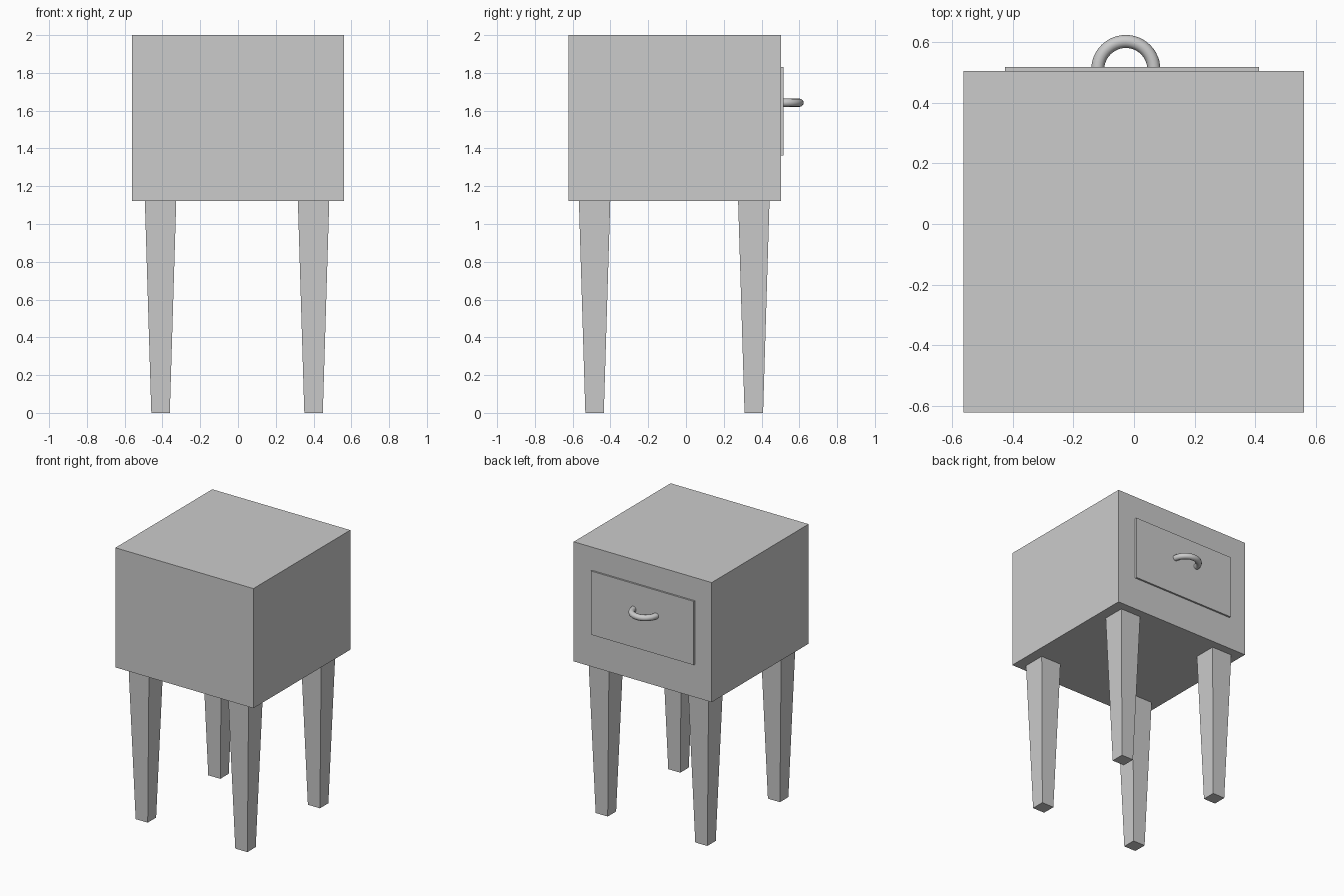
import bpy, bmesh
from math import pi, cos, sin
from mathutils import Vector

if "Cube" in bpy.data.objects:
    bpy.data.objects.remove(bpy.data.objects["Cube"])


def make_object(name, bm, smooth=False):
    bmesh.ops.recalc_face_normals(bm, faces=bm.faces[:])
    mesh = bpy.data.meshes.new(name)
    for f in bm.faces:
        f.smooth = smooth and len(f.verts) == 4
    bm.to_mesh(mesh)
    bm.free()
    obj = bpy.data.objects.new(name, mesh)
    bpy.context.collection.objects.link(obj)
    return obj


def box(name, lo, hi, bottom_scale=1.0):
    """Axis-aligned box; bottom_scale tapers the lower face."""
    lo, hi = Vector(lo), Vector(hi)
    mid, size = (lo + hi) / 2, hi - lo
    bm = bmesh.new()
    bmesh.ops.create_cube(bm, size=1)
    for v in bm.verts:
        k = bottom_scale if v.co.z < 0 else 1.0
        v.co = mid + Vector((v.co.x * size.x * k, v.co.y * size.y * k, v.co.z * size.z))
    return make_object(name, bm)


# Cabinet body
box("cabinet_body", (-0.562, -0.621, 1.121), (0.56, 0.504, 2.0))

# Drawer panel, slightly proud of the body
box("drawer_panel", (-0.425, 0.50, 1.362), (0.412, 0.517, 1.83))

# Four tapered legs
TOP, BOTTOM = 0.083, 0.049
for side, x in (("left", -0.41), ("right", 0.40)):
    for end, y in (("front", -0.484), ("back", 0.359)):
        box(f"{end}_{side}_leg", (x - TOP, y - TOP, 0), (x + TOP, y + TOP, 1.121), BOTTOM / TOP)

# Handle: a circle spun half a turn into a horizontal half ring
CENTRE, MAJOR, MINOR, SIDES = Vector((-0.027, 0.509, 1.642)), 0.0925, 0.0215, 12
bm = bmesh.new()
ring = [bm.verts.new(CENTRE + Vector((MAJOR + MINOR * cos(a), 0, MINOR * sin(a))))
        for a in (2 * pi * i / SIDES for i in range(SIDES))]
edges = [bm.edges.new((ring[i], ring[(i + 1) % SIDES])) for i in range(SIDES)]
bmesh.ops.spin(bm, geom=ring + edges, cent=CENTRE, axis=(0, 0, 1), angle=pi, steps=24)
bmesh.ops.holes_fill(bm, edges=[e for e in bm.edges if e.is_boundary], sides=0)
make_object("drawer_handle", bm, smooth=True)
